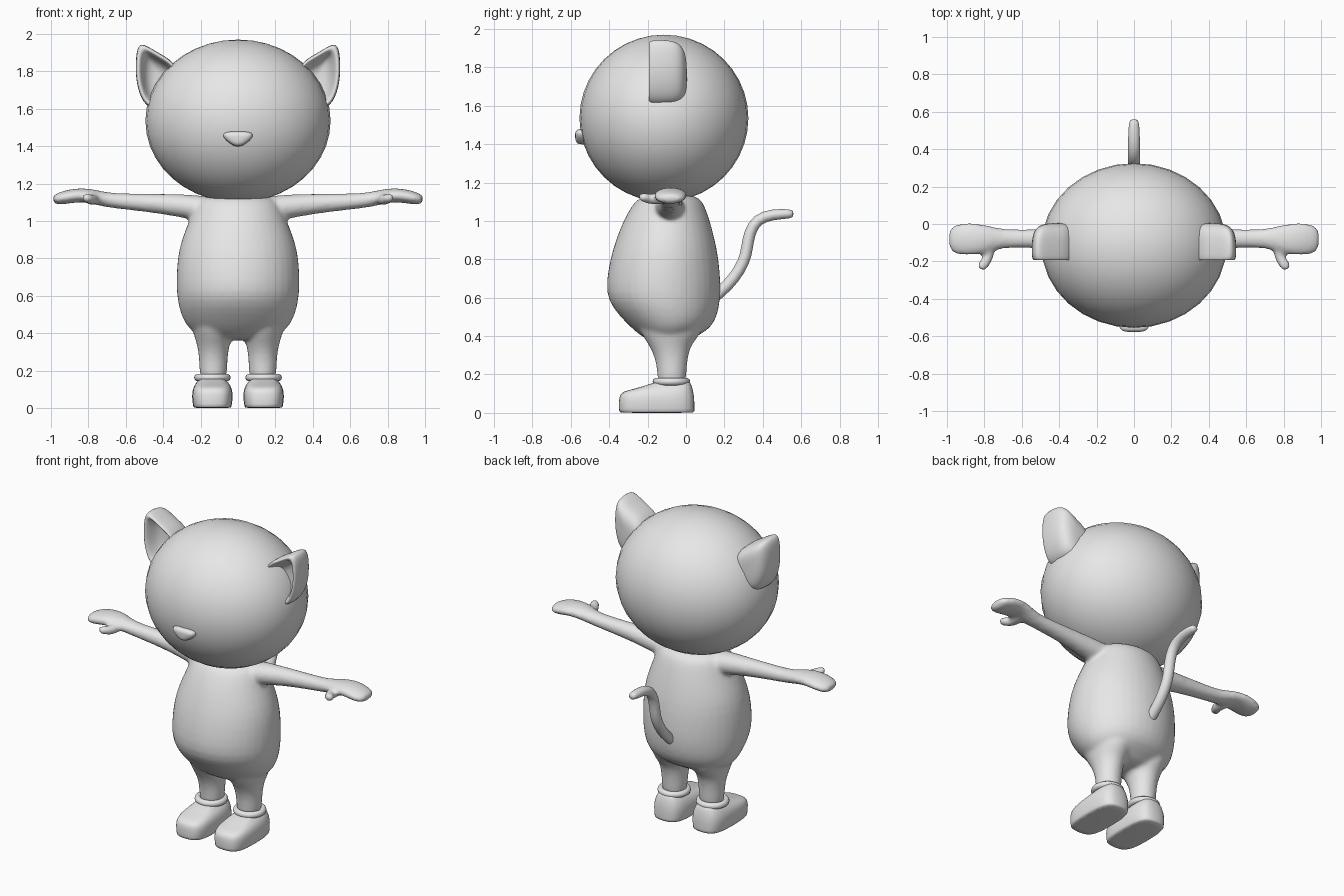
import bpy, bmesh
from math import cos, sin, pi, copysign
from mathutils import Vector

cube = bpy.data.objects.get("Cube")
if cube:
    bpy.data.objects.remove(cube, do_unlink=True)

grey = bpy.data.materials.new("plain_grey")
grey.use_nodes = True
grey.diffuse_color = (0.8, 0.8, 0.8, 1)
grey.node_tree.nodes["Principled BSDF"].inputs["Base Color"].default_value = (0.8, 0.8, 0.8, 1)

X, Y, Z = Vector((1, 0, 0)), Vector((0, 1, 0)), Vector((0, 0, 1))


def oval(center, u, v, a, b, power=2, count=20):
    """Ring of points on a (super)ellipse in the plane of u and v."""
    ring = []
    for i in range(count):
        c, s = cos(2 * pi * i / count), sin(2 * pi * i / count)
        ring.append(center + u * a * copysign(abs(c) ** (2 / power), c)
                    + v * b * copysign(abs(s) ** (2 / power), s))
    return ring


def loft(bm, rings):
    """Skin a row of rings and cap both ends."""
    rows = [[bm.verts.new(p) for p in ring] for ring in rings]
    n = len(rows[0])
    for low, high in zip(rows, rows[1:]):
        for i in range(n):
            j = (i + 1) % n
            bm.faces.new((low[i], low[j], high[j], high[i]))
    bm.faces.new(rows[0][::-1])
    bm.faces.new(rows[-1])


def stack(bm, x, levels):
    """Horizontal ovals: height, half width, front y, back y."""
    loft(bm, [oval(Vector((x, (f + b) / 2, z)), X, Y, w, (b - f) / 2) for z, w, f, b in levels])


def tube(bm, path, radii, hint, count=12):
    """Limb along a path, with rounded ends."""
    pts = [Vector(p) for p in path]
    rings = []
    last = len(pts) - 1
    for i, p in enumerate(pts):
        t = (pts[min(i + 1, last)] - pts[max(i - 1, 0)]).normalized()
        side = t.cross(hint).normalized()
        up = side.cross(t)
        a, b = radii[i]
        if i == 0:
            rings.append(oval(p - t * b * 0.4, side, up, a * 0.5, b * 0.5, count=count))
        rings.append(oval(p, side, up, a, b, count=count))
        if i == last:
            rings.append(oval(p + t * b * 0.5, side, up, a * 0.55, b * 0.55, count=count))
    loft(bm, rings)


def finish(bm, name, subsurf=0):
    bmesh.ops.recalc_face_normals(bm, faces=bm.faces[:])
    for f in bm.faces:
        f.smooth = True
    mesh = bpy.data.meshes.new(name)
    bm.to_mesh(mesh)
    bm.free()
    mesh.materials.append(grey)
    ob = bpy.data.objects.new(name, mesh)
    bpy.context.collection.objects.link(ob)
    if subsurf:
        m = ob.modifiers.new("round", "SUBSURF")
        m.levels = m.render_levels = subsurf
    return ob


# Head
bm = bmesh.new()
bmesh.ops.create_uvsphere(bm, u_segments=32, v_segments=20, radius=1)
for v in bm.verts:
    v.co = Vector((v.co.x * 0.495, v.co.y * 0.44 - 0.115, v.co.z * 0.435 + 1.535))
finish(bm, "head")

# Body with legs, arms and hands, fused into one skin
bm = bmesh.new()
stack(bm, 0, [(0.36, 0.15, -0.17, 0.0), (0.40, 0.235, -0.235, 0.06), (0.44, 0.28, -0.285, 0.13),
              (0.50, 0.31, -0.345, 0.165), (0.58, 0.33, -0.41, 0.182), (0.67, 0.335, -0.422, 0.186),
              (0.80, 0.33, -0.40, 0.175), (0.90, 0.307, -0.37, 0.155), (1.0, 0.265, -0.33, 0.128),
              (1.08, 0.235, -0.285, 0.10), (1.12, 0.21, -0.25, 0.075), (1.14, 0.14, -0.18, 0.01)])
for s in (-1, 1):
    # Leg
    stack(bm, 0.132 * s, [(0.12, 0.072, -0.15, 0.0), (0.22, 0.075, -0.15, 0.003),
                          (0.30, 0.08, -0.165, 0.012), (0.36, 0.094, -0.2, 0.03),
                          (0.42, 0.115, -0.24, 0.09), (0.50, 0.13, -0.27, 0.1)])
    # Arm and flat hand
    tube(bm, [(s * x, y, z) for x, y, z in (
        (0.12, -0.09, 1.06), (0.25, -0.085, 1.075), (0.40, -0.08, 1.092), (0.60, -0.078, 1.104),
        (0.71, -0.078, 1.113), (0.78, -0.08, 1.133), (0.85, -0.08, 1.14),
        (0.92, -0.082, 1.128), (0.975, -0.083, 1.115))],
        [(0.09, 0.07), (0.075, 0.068), (0.056, 0.055), (0.05, 0.044), (0.052, 0.04),
         (0.075, 0.04), (0.088, 0.038), (0.09, 0.038), (0.075, 0.03)], Z, 16)
    # Thumb
    tube(bm, [(s * x, y, z) for x, y, z in (
        (0.79, -0.09, 1.125), (0.775, -0.15, 1.112), (0.785, -0.195, 1.115), (0.817, -0.232, 1.125))],
        [(0.045, 0.034), (0.036, 0.032), (0.03, 0.028), (0.03, 0.026)], Z)
body = finish(bm, "body", 1)
remesh = body.modifiers.new("fuse", "REMESH")
remesh.mode = "VOXEL"
remesh.voxel_size = 0.012
remesh.use_smooth_shade = True
soften = body.modifiers.new("soften", "SMOOTH")
soften.factor = 0.5
soften.iterations = 8

# Tail
bm = bmesh.new()
tube(bm, [(0, y, z) for y, z in ((0.12, 0.58), (0.19, 0.64), (0.25, 0.70), (0.305, 0.79), (0.318, 0.86),
                                 (0.33, 0.94), (0.37, 1.01), (0.45, 1.035), (0.545, 1.037))],
     [(0.032, 0.034)] * 7 + [(0.03, 0.033), (0.026, 0.03)], X)
finish(bm, "tail", 1)

# Nose
bm = bmesh.new()
nose = [(-0.06, 1.48), (0, 1.48), (0.06, 1.48), (0.092, 1.462), (0.055, 1.418),
        (0, 1.388), (-0.055, 1.418), (-0.092, 1.462)]
loft(bm, [[Vector((x * k, y, 1.445 + (z - 1.445) * k)) for x, z in nose]
          for k, y in ((1, -0.48), (1, -0.55), (0.85, -0.57), (0.4, -0.578))])
finish(bm, "nose", 2)

# Ears: rounded triangles with a dished front
ear_outline = [(0.33, 1.845), (0.41, 1.89), (0.475, 1.93), (0.52, 1.952), (0.545, 1.915),
               (0.55, 1.78), (0.53, 1.68), (0.485, 1.595), (0.36, 1.60), (0.28, 1.70)]
ear_rings = [(0.3, -0.095), (0.6, -0.115), (0.74, -0.16), (0.84, -0.195), (0.96, -0.195),
             (1.0, -0.165), (1.0, -0.09), (0.92, -0.035), (0.7, -0.005), (0.35, 0.005)]
for s, name in ((1, "left_ear"), (-1, "right_ear")):
    bm = bmesh.new()
    loft(bm, [[Vector((s * (0.4 + (x - 0.4) * k), y, 1.74 + (z - 1.74) * k)) for x, z in ear_outline]
              for k, y in ear_rings])
    finish(bm, name, 2)

# Shoes and ankle cuffs
shoe_rings = [(0, 0.1, -0.345, 0.042, 0), (0.004, 0.102, -0.35, 0.046, 0), (0.04, 0.109, -0.352, 0.046, 0),
              (0.085, 0.11, -0.35, 0.044, 0.02), (0.115, 0.1, -0.34, 0.036, 0.06),
              (0.133, 0.086, -0.31, 0.028, 0.1), (0.145, 0.07, -0.22, 0.02, 0.1), (0.165, 0.065, -0.16, 0.01, 0)]
for s, side in ((1, "left"), (-1, "right")):
    bm = bmesh.new()
    rings = []
    for z, w, f, b, tilt in shoe_rings:
        ring = oval(Vector((0.137 * s, (f + b) / 2, z)), X, Y, w, (b - f) / 2, 3.2)
        for p in ring:
            p.z += tilt * (p.y + 0.15)
        rings.append(ring)
    loft(bm, rings)
    finish(bm, side + "_shoe", 1)

    bpy.ops.mesh.primitive_torus_add(major_radius=0.078, minor_radius=0.02, major_segments=32,
                                     minor_segments=10, location=(0.137 * s, -0.076, 0.163))
    cuff = bpy.context.object
    cuff.name = side + "_cuff"
    cuff.data.materials.append(grey)
    bpy.ops.object.shade_smooth()
